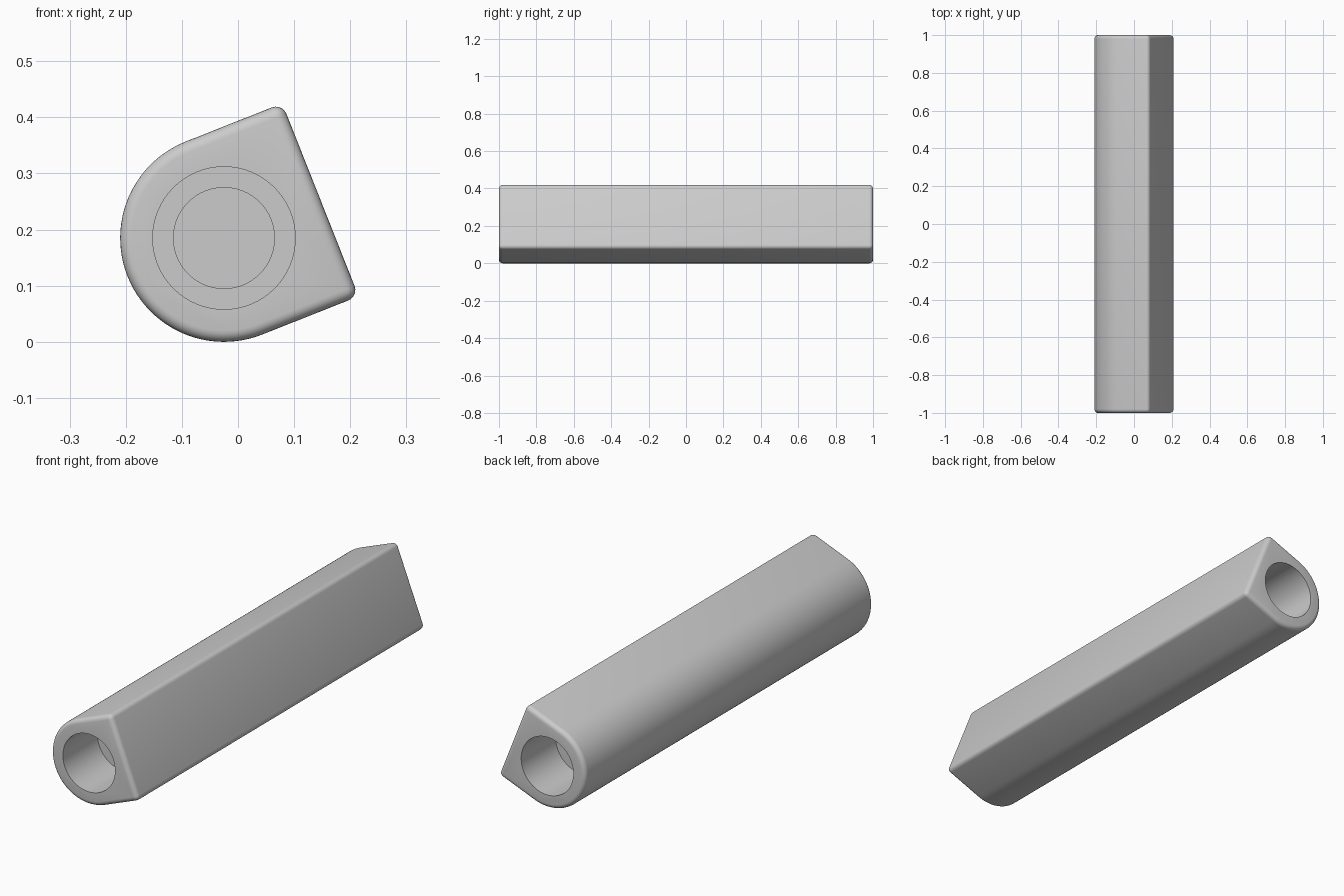
import bpy, bmesh, math
from mathutils import Matrix, Vector

cube = bpy.data.objects.get("Cube")
if cube:
    bpy.data.objects.remove(cube, do_unlink=True)

R = 0.185                      # radius of the round side, half width of the bar
TILT = math.radians(21.6)      # roll of the profile about its long axis
CENTRE = Vector((-0.025, 0, R))
HALF = 1.0

grey = bpy.data.materials.new("light_grey")
grey.use_nodes = True
colour = (0.6, 0.6, 0.6, 1)
grey.diffuse_color = colour
grey.node_tree.nodes["Principled BSDF"].inputs["Base Color"].default_value = colour


def make_object(name, bm):
    mesh = bpy.data.meshes.new(name)
    bm.to_mesh(mesh)
    bm.free()
    mesh.materials.append(grey)
    obj = bpy.data.objects.new(name, mesh)
    bpy.context.collection.objects.link(obj)
    return obj


def apply_modifier(obj, kind, **settings):
    mod = obj.modifiers.new(kind, kind)
    for key, value in settings.items():
        setattr(mod, key, value)
    bpy.context.view_layer.objects.active = obj
    bpy.ops.object.modifier_apply(modifier=mod.name)


# D-shaped bar: half circle on one side, square corners on the other
bm = bmesh.new()
STEPS = 48
profile = [(R, -R), (R, R)]
for i in range(STEPS + 1):
    a = math.pi / 2 + math.pi * i / STEPS
    profile.append((R * math.cos(a), R * math.sin(a)))
face = bm.faces.new([bm.verts.new((x, -HALF, z)) for x, z in profile])
grown = bmesh.ops.extrude_face_region(bm, geom=[face])["geom"]
bmesh.ops.translate(bm, vec=(0, 2 * HALF, 0),
                    verts=[v for v in grown if isinstance(v, bmesh.types.BMVert)])
bmesh.ops.recalc_face_normals(bm, faces=bm.faces)
place = Matrix.Translation(CENTRE) @ Matrix.Rotation(-TILT, 4, 'Y')
bmesh.ops.transform(bm, matrix=place, verts=bm.verts)
bar = make_object("bored_bar", bm)

# Rounded outer edges
apply_modifier(bar, 'BEVEL', width=0.02, segments=5,
               limit_method='ANGLE', angle_limit=math.radians(30))

# Stepped blind bores, the same at both ends
for side in (-1, 1):
    for radius, depth in ((0.127, 0.24), (0.09, 0.45)):
        bm = bmesh.new()
        bmesh.ops.create_cone(bm, cap_ends=True, segments=64,
                              radius1=radius, radius2=radius, depth=2 * depth)
        turn = Matrix.Translation((CENTRE.x, side * HALF, CENTRE.z)) @ \
            Matrix.Rotation(math.pi / 2, 4, 'X')
        bmesh.ops.transform(bm, matrix=turn, verts=bm.verts)
        cutter = make_object("bore_cutter", bm)
        cutter.hide_render = True
        apply_modifier(bar, 'BOOLEAN', object=cutter,
                       operation='DIFFERENCE', solver='EXACT')
        bpy.data.objects.remove(cutter, do_unlink=True)

# Smooth shading with crisp bore edges
bpy.ops.object.select_all(action='DESELECT')
bar.select_set(True)
bpy.context.view_layer.objects.active = bar
bpy.ops.object.shade_smooth_by_angle(angle=math.radians(30))
